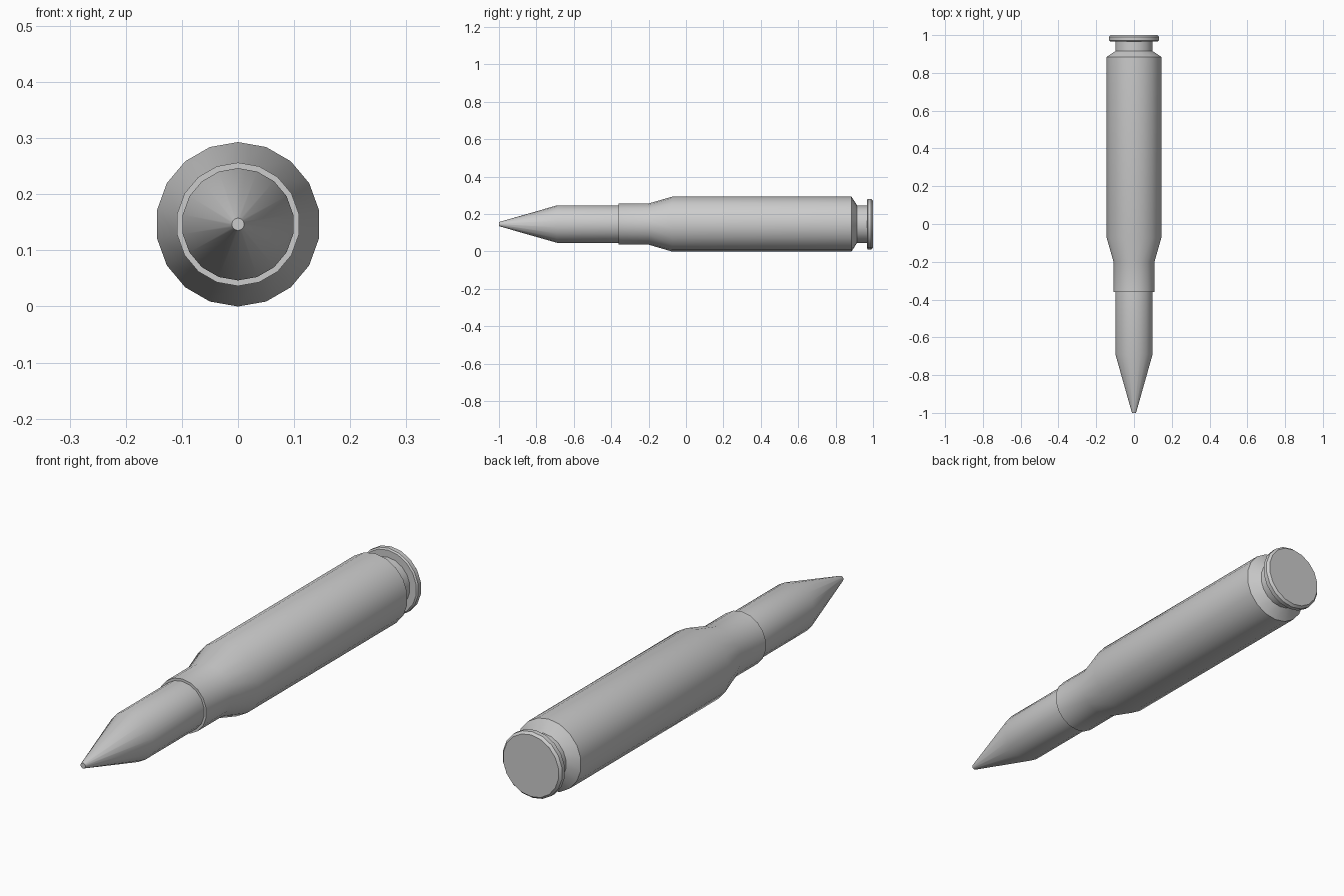
import bpy, bmesh
from math import sin, cos, pi, radians

if "Cube" in bpy.data.objects:
    bpy.data.objects.remove(bpy.data.objects["Cube"])

SIDES = 18
AXIS_Z = 0.1465


def lathe(name, profile, cap_start=False, cap_end=False):
    """Revolve (y, radius) points around the horizontal y axis."""
    bm = bmesh.new()
    rings = [[bm.verts.new((r * sin(2 * pi * i / SIDES), y,
                            AXIS_Z + r * cos(2 * pi * i / SIDES)))
              for i in range(SIDES)] for y, r in profile]
    for a, b in zip(rings, rings[1:]):
        for i in range(SIDES):
            j = (i + 1) % SIDES
            bm.faces.new((a[i], b[i], b[j], a[j]))
    if cap_start:
        bm.faces.new(rings[0])
    if cap_end:
        bm.faces.new(rings[-1][::-1])
    bmesh.ops.recalc_face_normals(bm, faces=bm.faces)
    # an open ring's outward direction is set from its first side face
    bm.faces.ensure_lookup_table()
    f = bm.faces[0]
    c = f.calc_center_median()
    if f.normal.x * c.x + f.normal.z * (c.z - AXIS_Z) < 0:
        bmesh.ops.reverse_faces(bm, faces=bm.faces)
    mesh = bpy.data.meshes.new(name)
    bm.to_mesh(mesh)
    bm.free()
    obj = bpy.data.objects.new(name, mesh)
    bpy.context.collection.objects.link(obj)
    bpy.ops.object.select_all(action='DESELECT')
    obj.select_set(True)
    bpy.context.view_layer.objects.active = obj
    bpy.ops.object.shade_smooth_by_angle(angle=radians(30))
    return obj


# Pointed tip and straight shank, meeting the case mouth
lathe("projectile", [(-1.0, 0.011), (-0.69, 0.1), (-0.36, 0.1)], cap_start=True)

# Neck, shoulder, body, extractor groove and rim
lathe("case", [
    (-0.36, 0.1), (-0.36, 0.11), (-0.2, 0.11), (-0.075, 0.1465),
    (0.885, 0.1465), (0.915, 0.1), (0.967, 0.1), (0.967, 0.129),
    (0.972, 0.135), (0.99, 0.135), (1.0, 0.126),
], cap_end=True)
